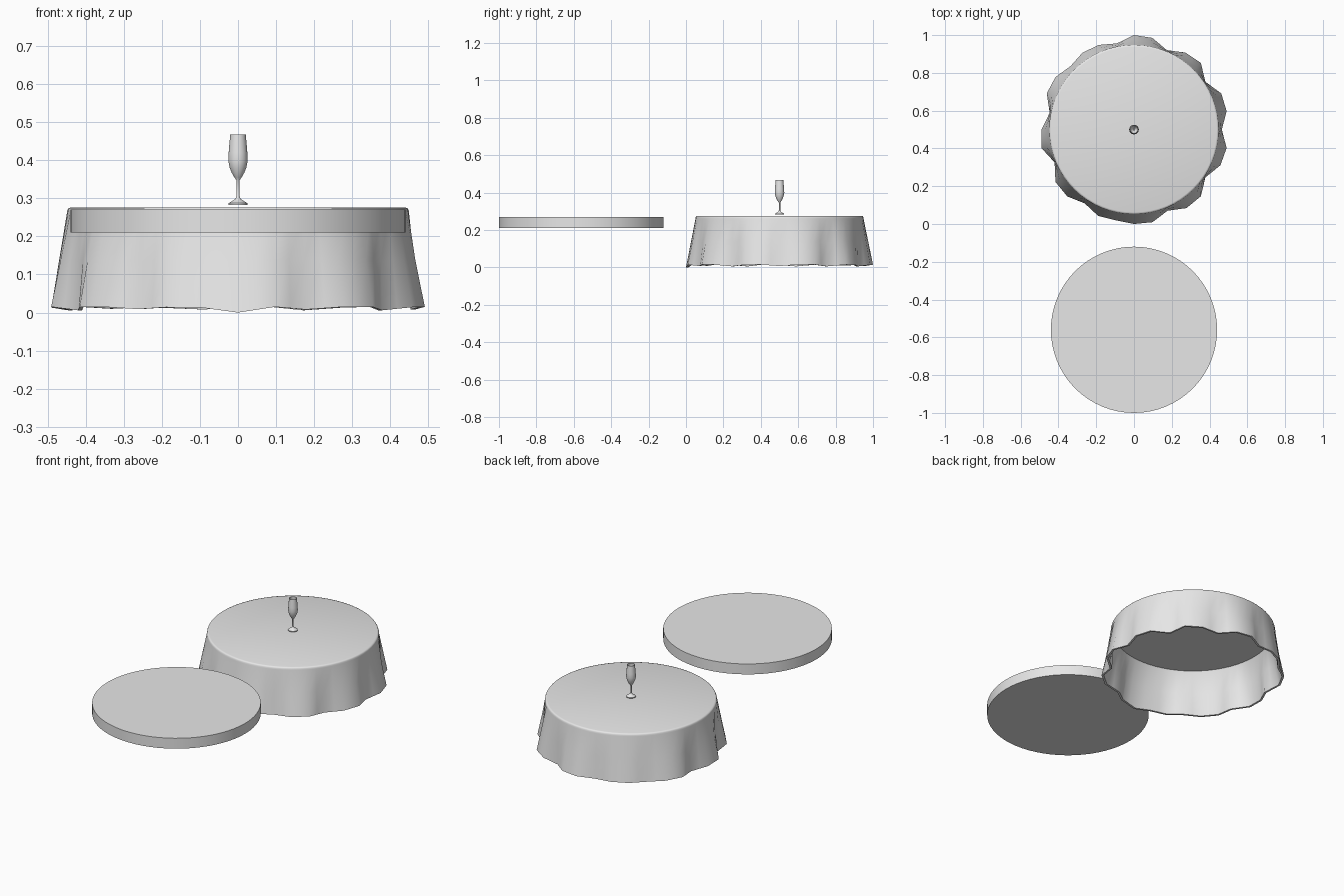
import bpy, math

if "Cube" in bpy.data.objects:
    bpy.data.objects.remove(bpy.data.objects["Cube"])

grey = bpy.data.materials.new("light_grey")
grey.diffuse_color = (0.8, 0.8, 0.8, 1)
grey.use_nodes = True
grey.node_tree.nodes["Principled BSDF"].inputs["Base Color"].default_value = grey.diffuse_color


def build(name, rings, center, angle, closed_loop=False):
    """Skin a stack of equal rings; cap both ends unless the profile loops."""
    n = len(rings[0])
    verts = [p for ring in rings for p in ring]
    faces = []
    for k in range(len(rings) - 1):
        for i in range(n):
            j = (i + 1) % n
            faces.append((k * n + i, k * n + j, (k + 1) * n + j, (k + 1) * n + i))
    faces.append(tuple(reversed(range(n))))
    faces.append(tuple(range((len(rings) - 1) * n, len(rings) * n)))
    mesh = bpy.data.meshes.new(name)
    mesh.from_pydata(verts, [], faces)
    mesh.materials.append(grey)
    obj = bpy.data.objects.new(name, mesh)
    obj.location = center
    bpy.context.collection.objects.link(obj)
    bpy.ops.object.select_all(action='DESELECT')
    obj.select_set(True)
    bpy.context.view_layer.objects.active = obj
    bpy.ops.object.shade_smooth_by_angle(angle=math.radians(angle))
    return obj


def circle(r, z, n):
    return [(r * math.cos(2 * math.pi * i / n), r * math.sin(2 * math.pi * i / n), z)
            for i in range(n)]


# Round table top, standing apart from the cloth
build("table_top", [circle(0.44, 0.21, 64), circle(0.44, 0.27, 64)], (0, -0.56, 0), 30)

# Hem radius at 32 even angles, counter-clockwise from +x
hem = [.465, .50, .50, .455, .50, .49, .455, .495,
       .50, .465, .485, .49, .475, .50, .50, .455,
       .49, .50, .455, .50, .50, .47, .495, .49,
       .50, .50, .465, .50, .50, .455, .495, .50]


def hem_ring(inset):
    pts = []
    for i, r in enumerate(hem):
        a = 2 * math.pi * i / 32
        z = 0.0 if i == 24 else 0.015 - (0.5 - r) * 0.2
        pts.append(((r - inset) * math.cos(a), (r - inset) * math.sin(a), z))
    ring = []
    for p, q in zip(pts, pts[1:] + pts[:1]):
        ring += [p, tuple((s + t) / 2 for s, t in zip(p, q))]
    return ring


def blend(lower, upper, t):
    return [tuple(s + (e - s) * t for s, e in zip(p, q)) for p, q in zip(lower, upper)]


# Tablecloth: inner ceiling, inner wall, hem, outer wall, rounded rim, flat top
inner_top, outer_top = circle(0.438, 0.262, 64), circle(0.449, 0.262, 64)
inner_hem, outer_hem = hem_ring(0.012), hem_ring(0)
cloth = [circle(0.434, 0.268, 64), inner_top, blend(inner_top, inner_hem, 0.5), inner_hem,
         outer_hem, blend(outer_hem, outer_top, 0.5), outer_top,
         circle(0.448, 0.269, 64), circle(0.445, 0.274, 64), circle(0.438, 0.276, 64)]
build("tablecloth", cloth, (0, 0.5, 0), 50)

# Stemmed glass: foot, stem, bowl, rim and hollow inside
profile = [(.025, .283), (.025, .287), (.015, .293), (.007, .298), (.004, .306),
           (.004, .347), (.009, .354), (.016, .366), (.022, .381), (.0255, .398),
           (.0245, .42), (.0205, .467), (.0185, .467), (.0225, .42), (.0235, .398),
           (.020, .382), (.013, .367), (.004, .358)]
build("wine_glass", [circle(r, z, 24) for r, z in profile], (0, 0.5, 0), 40)
